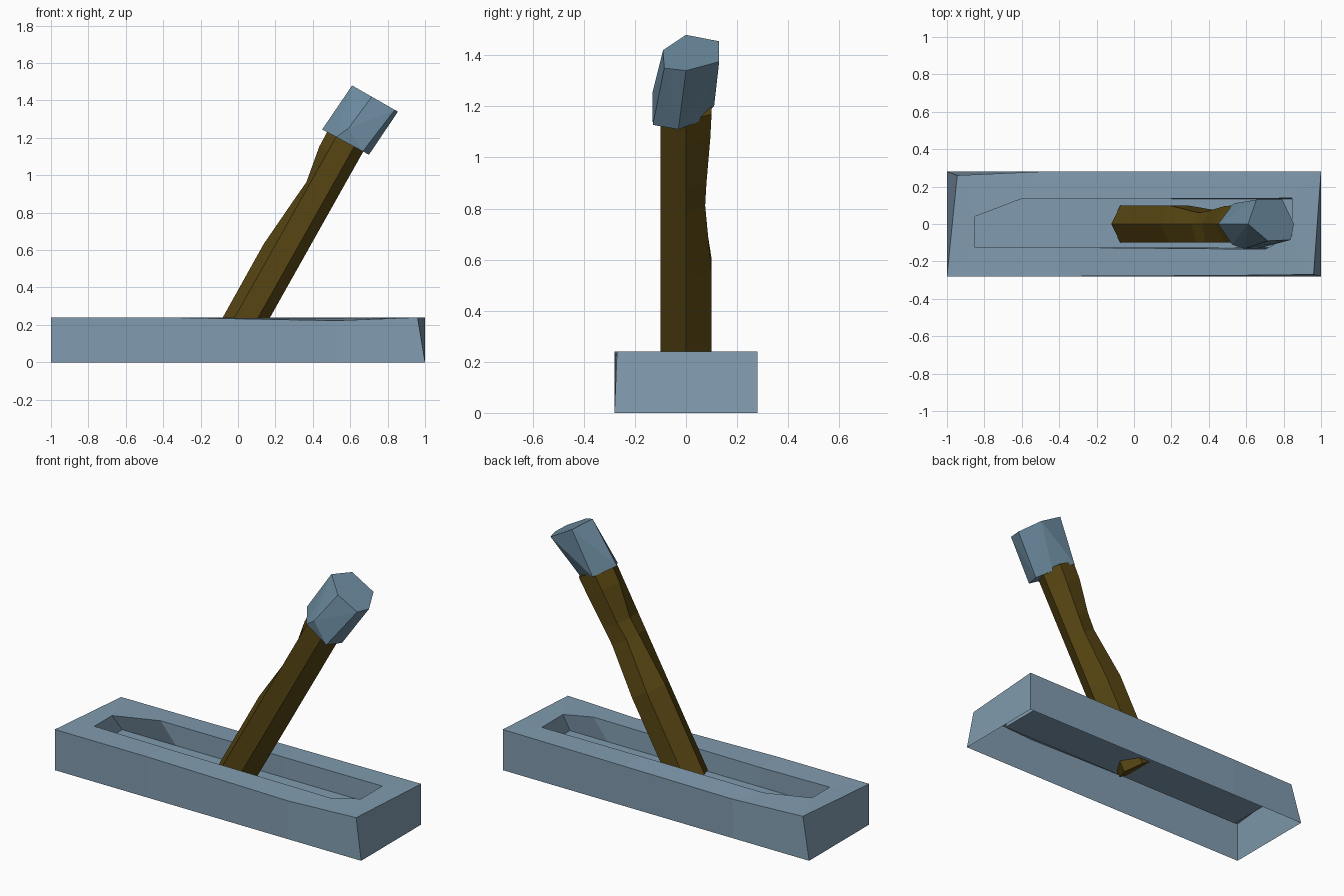
import bpy, bmesh, math
from mathutils import Vector

if "Cube" in bpy.data.objects:
    bpy.data.objects.remove(bpy.data.objects["Cube"])


def material(name, rgb):
    m = bpy.data.materials.new(name)
    m.diffuse_color = (*rgb, 1)
    m.use_nodes = True
    m.node_tree.nodes["Principled BSDF"].inputs["Base Color"].default_value = m.diffuse_color
    return m


STONE = material("pale blue stone", (0.22, 0.33, 0.43))
CAP = material("blue stone cap", (0.15, 0.26, 0.35))
WOOD = material("dark brown wood", (0.095, 0.06, 0.006))


def finish(name, bm, mat):
    me = bpy.data.meshes.new(name)
    bm.to_mesh(me)
    bm.free()
    me.materials.append(mat)
    ob = bpy.data.objects.new(name, me)
    bpy.context.collection.objects.link(ob)
    return ob


def loft(bm, rings):
    """Join successive closed rings with quads; return the vertex rings."""
    vs = [[bm.verts.new(p) for p in r] for r in rings]
    n = len(vs[0])
    for a, b in zip(vs, vs[1:]):
        for i in range(n):
            j = (i + 1) % n
            bm.faces.new((a[i], a[j], b[j], b[i]))
    return vs


# Base: hollow shell, open underneath, with chipped corners and a sunken slot
T, F = 0.24, 0.12
foot = [(-1, -.28, 0), (-.4, -.28, 0), (.52, -.28, 0), (1, -.28, 0),
        (1, .28, 0), (.2, .28, 0), (-.5, .28, 0), (-1, .28, 0)]
rim = [(-1, -.28, T), (-.4, -.28, T), (.52, -.275, .223), (.96, -.27, T),
       (1, .28, T), (.2, .28, .235), (-.5, .28, .23), (-.945, .26, T)]
slot = [(-.85, -.125, T), (-.4, -.125, .235), (.7, -.135, .235), (.845, -.06, T),
        (.845, .138, T), (.2, .135, T), (-.6, .135, T), (-.85, .04, T)]
floor = [(-.85, -.125, F), (-.4, -.125, F), (.6, -.125, F), (.845, -.125, F),
         (.845, .135, F), (.2, .135, F), (-.5, .135, F), (-.85, .135, F)]
bm = bmesh.new()
rings = loft(bm, [foot, rim, slot, floor])
bm.faces.new(rings[-1])
finish("base", bm, STONE)

# Handle: leaning hexagonal shaft, with a worn waist on its back side
axis = Vector((0.49, 0, 0.872))
across = Vector((0.872, 0, -0.49))
start = Vector((-0.025, 0, 0.115))
# distance along shaft, back radius, +y back corner width, +y front corner width
stations = [(0, .11, .1, .1), (.53, .112, .1, .1), (.83, .085, .06, .075),
            (.93, .075, .07, .08), (1.13, .108, .095, .095), (1.24, .11, .1, .1)]
shaft = []
for t, back, yb, yf in stations:
    c = start + axis * t
    section = [(.11, 0), (.055, yf), (-.055 * back / .11, yb),
               (-back, 0), (-.055, -.1), (.055, -.1)]
    shaft.append([c + across * u + Vector((0, v, 0)) for u, v in section])
bm = bmesh.new()
rings = loft(bm, shaft)
bm.faces.new(rings[0][::-1])
bm.faces.new(rings[-1])
finish("handle", bm, WOOD)

# Cap: rough-hewn six-sided block, hull of a top ring and a bottom ring
top = [(0, 0), (.18, .13), (.75, .13), (1, 0), (.93, -.085), (.43, -.09)]
low = [(0, 0), (.33, .11), (.78, .05), (1, -.03), (.87, -.13), (.3, -.11)]
pts = [(.61 + .245 * s, y, 1.48 - .14 * s) for s, y in top]
pts += [(.45 + .25 * s, y, 1.245 - .135 * s) for s, y in low]
pts.append((.59, -.132, 1.25))
bm = bmesh.new()
for p in pts:
    bm.verts.new(p)
bmesh.ops.convex_hull(bm, input=bm.verts[:])
bmesh.ops.dissolve_limit(bm, angle_limit=math.radians(3),
                         verts=bm.verts[:], edges=bm.edges[:])
bmesh.ops.recalc_face_normals(bm, faces=bm.faces[:])
finish("handle_cap", bm, CAP)
